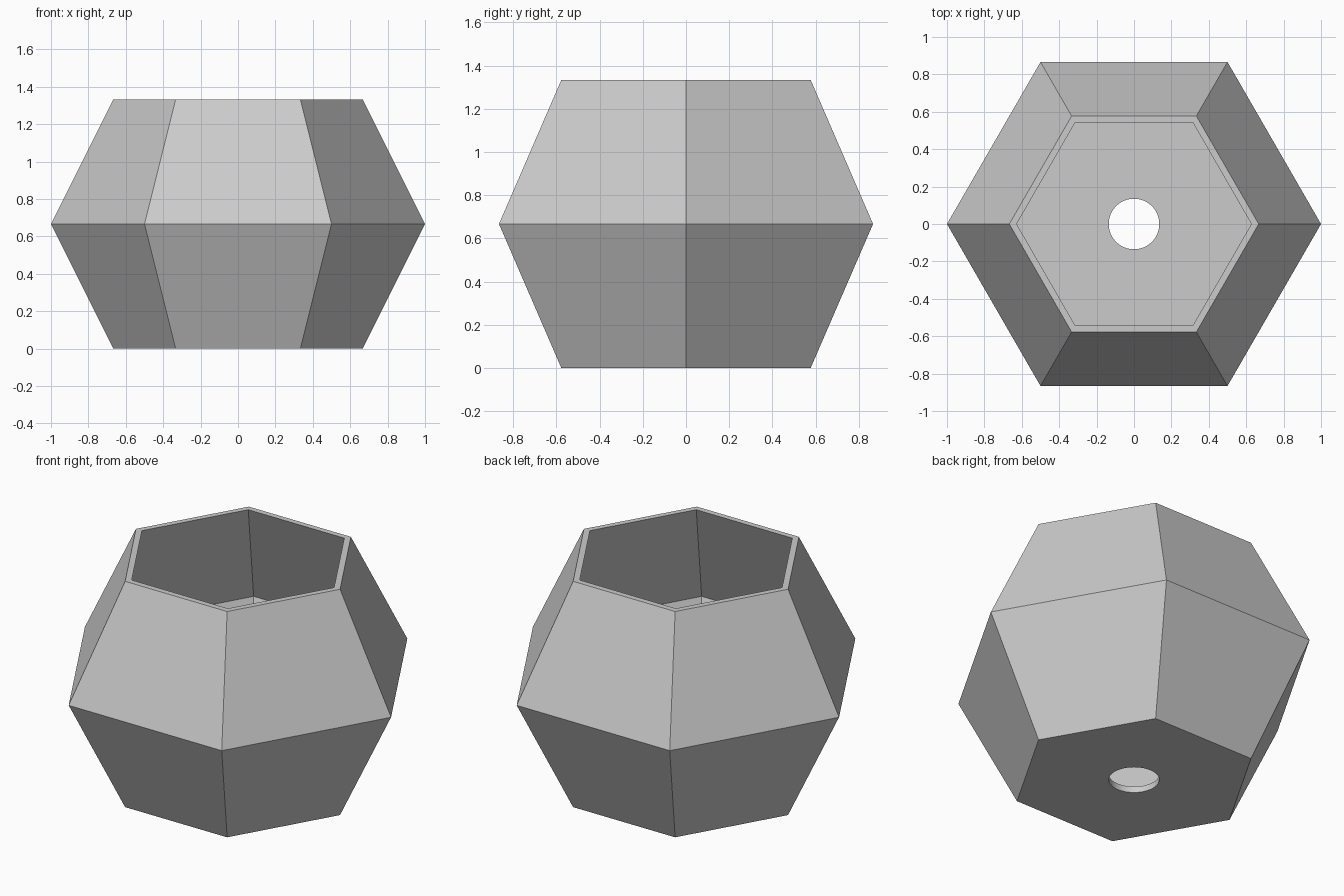
import bpy, bmesh, math

if "Cube" in bpy.data.objects:
    bpy.data.objects.remove(bpy.data.objects["Cube"])

# Closed wall profile (radius to corner, z): outside bottom to top, then inside back down
H = 4 / 3
T = 0.039   # wall, measured towards a corner
F = 0.036   # floor thickness
profile = [(2/3, 0), (1, H/2), (2/3, H),
           (2/3 - T, H), (1 - T, H/2), (2/3 + F/2 - T, F)]

# Hexagonal planter shell
bm = bmesh.new()
rings = [[bm.verts.new((r * math.cos(i * math.pi / 3), r * math.sin(i * math.pi / 3), z))
          for i in range(6)] for r, z in profile]
for a, b in zip(rings, rings[1:]):
    for i in range(6):
        j = (i + 1) % 6
        bm.faces.new((a[i], a[j], b[j], b[i]))
bm.faces.new(rings[0][::-1])
bm.faces.new(rings[-1])
bmesh.ops.recalc_face_normals(bm, faces=bm.faces)
mesh = bpy.data.meshes.new("planter")
bm.to_mesh(mesh)
bm.free()
planter = bpy.data.objects.new("planter", mesh)
bpy.context.collection.objects.link(planter)

# Round drain hole through the floor
bpy.ops.mesh.primitive_cylinder_add(vertices=64, radius=0.135, depth=0.3, location=(0, 0, 0))
cutter = bpy.context.object
cutter.name = "drain_hole_cutter"
cutter.hide_render = True
cutter.display_type = 'WIRE'
cut = planter.modifiers.new("drain_hole", 'BOOLEAN')
cut.operation = 'DIFFERENCE'
cut.solver = 'EXACT'
cut.object = cutter

# Apply the cut and remove the helper
bpy.ops.object.select_all(action='DESELECT')
planter.select_set(True)
bpy.context.view_layer.objects.active = planter
bpy.ops.object.modifier_apply(modifier=cut.name)
bpy.data.objects.remove(cutter)
bpy.ops.object.shade_smooth_by_angle(angle=math.radians(25))
